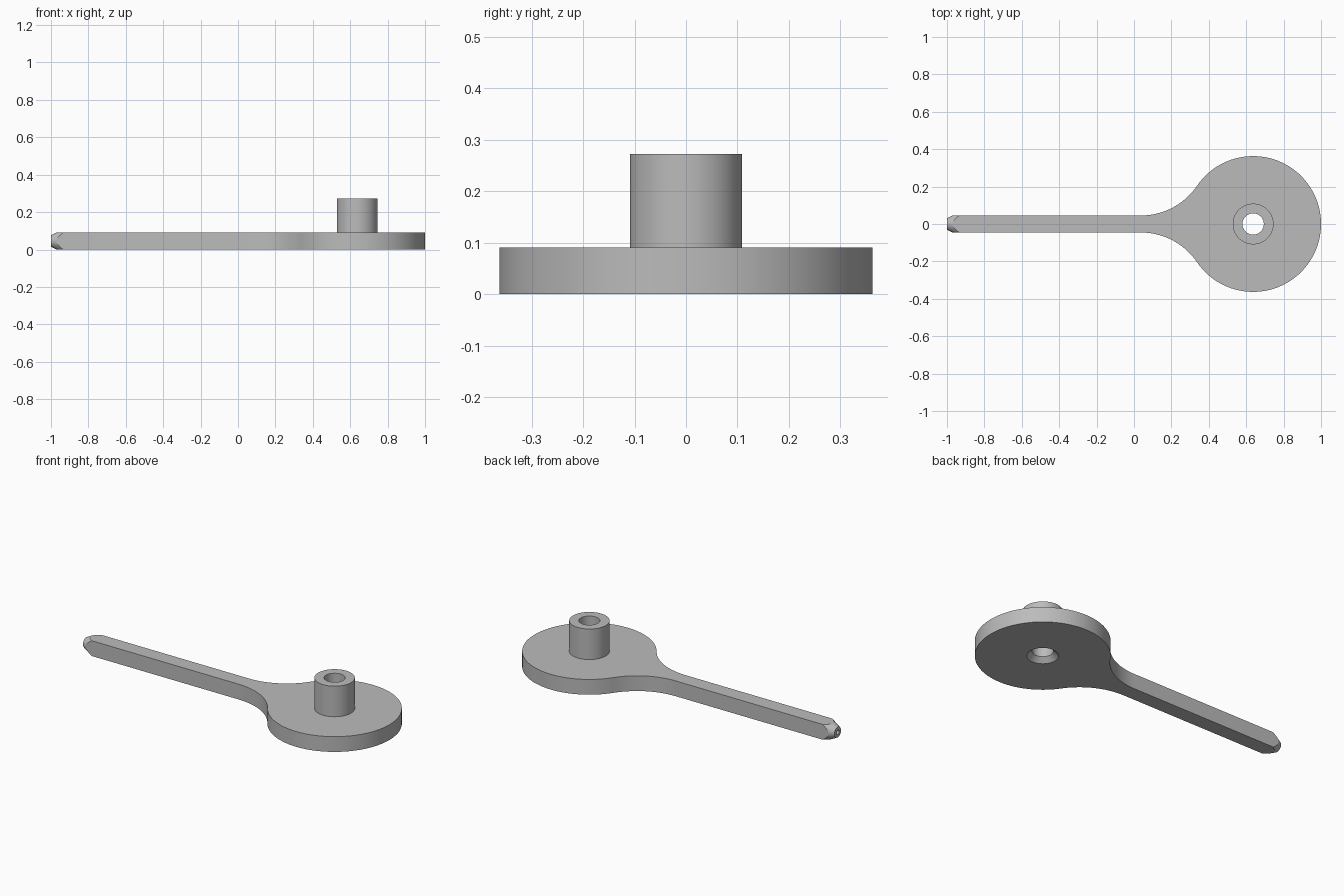
import bpy
import bmesh
from math import sin, cos, pi, radians, atan2, sqrt
from mathutils import Matrix, Vector

if "Cube" in bpy.data.objects:
    bpy.data.objects.remove(bpy.data.objects["Cube"], do_unlink=True)

DISC_R = 0.363                      # head radius, also the neck fillet radius
DISC_X = 1 - DISC_R
HALF = 0.0455                       # half width of the square handle
THICK = 2 * HALF
BOSS_R, BOSS_TOP, BORE_R = 0.109, 0.273, 0.057

grey = bpy.data.materials.new("plain grey")
grey.use_nodes = True
grey.diffuse_color = (0.5, 0.5, 0.5, 1)
grey.node_tree.nodes["Principled BSDF"].inputs["Base Color"].default_value = (0.5, 0.5, 0.5, 1)


def make_object(name, bm):
    bmesh.ops.remove_doubles(bm, verts=bm.verts, dist=1e-5)
    bmesh.ops.recalc_face_normals(bm, faces=bm.faces)
    mesh = bpy.data.meshes.new(name)
    bm.to_mesh(mesh)
    bm.free()
    mesh.materials.append(grey)
    obj = bpy.data.objects.new(name, mesh)
    bpy.context.collection.objects.link(obj)
    return obj


def lathe(name, profile, matrix, steps=96):
    """Spin (radius, height) points about z, then place the result."""
    bm = bmesh.new()
    verts = [bm.verts.new((r, 0, h)) for r, h in profile]
    edges = [bm.edges.new(pair) for pair in zip(verts, verts[1:])]
    bmesh.ops.spin(bm, geom=verts + edges, cent=(0, 0, 0), axis=(0, 0, 1),
                   angle=2 * pi, steps=steps, use_merge=True)
    bmesh.ops.transform(bm, matrix=matrix, verts=bm.verts)
    return make_object(name, bm)


def arc(cx, cy, r, start, end, steps):
    return [Vector((cx + r * cos(start + (end - start) * i / steps),
                    cy + r * sin(start + (end - start) * i / steps), 0))
            for i in range(steps + 1)]


def boolean(target, cutter, operation):
    mod = target.modifiers.new(operation.lower(), 'BOOLEAN')
    mod.operation, mod.object, mod.solver = operation, cutter, 'EXACT'
    bpy.context.view_layer.objects.active = target
    bpy.ops.object.modifier_apply(modifier=mod.name)
    bpy.data.objects.remove(cutter, do_unlink=True)


# Outline: handle edge, concave neck, round head; the other half is mirrored
neck_y = HALF + DISC_R
neck_x = DISC_X - sqrt((2 * DISC_R) ** 2 - neck_y ** 2)
lean = atan2(neck_y, neck_x - DISC_X)
upper = [Vector((-1, HALF, 0))]
upper += arc(neck_x, neck_y, DISC_R, -pi / 2, lean - pi, 20)
upper += arc(DISC_X, 0, DISC_R, lean, 0, 40)[1:]
lower = [Vector((p.x, -p.y, 0)) for p in reversed(upper[:-1])]

bm = bmesh.new()
base = bm.faces.new([bm.verts.new(p) for p in upper + lower])
top = bmesh.ops.extrude_face_region(bm, geom=[base])["geom"]
bmesh.ops.translate(bm, vec=(0, 0, THICK),
                    verts=[v for v in top if isinstance(v, bmesh.types.BMVert)])
body = make_object("handle_and_disc", bm)

# Conical tip on the handle end, with a small centre hole
along_x = Matrix.Translation((-1, 0, HALF)) @ Matrix.Rotation(pi / 2, 4, 'Y')
cone = lathe("tip_cone", [(0, 0), (0.031, 0), (1.131, 2.2), (0, 2.2)], along_x)
boolean(body, cone, 'INTERSECT')
pin = lathe("tip_hole_cutter", [(0, -0.05), (0.013, -0.05), (0.013, 0.03), (0, 0.04)],
            along_x, 24)
boolean(body, pin, 'DIFFERENCE')

# Bore through the disc, countersunk underneath
at_head = Matrix.Translation((DISC_X, 0, 0))
bore = lathe("bore_cutter", [(0, -0.02), (0.105, -0.02), (BORE_R, 0.028),
                             (BORE_R, 0.2), (0, 0.2)], at_head)
boolean(body, bore, 'DIFFERENCE')

# Hollow boss standing on the disc
boss = lathe("boss", [(BORE_R, THICK), (BOSS_R, THICK), (BOSS_R, BOSS_TOP),
                      (BORE_R, BOSS_TOP), (BORE_R, THICK)], at_head)

for obj in (body, boss):
    bpy.ops.object.select_all(action='DESELECT')
    obj.select_set(True)
    bpy.context.view_layer.objects.active = obj
    bpy.ops.object.shade_smooth_by_angle(angle=radians(20))
